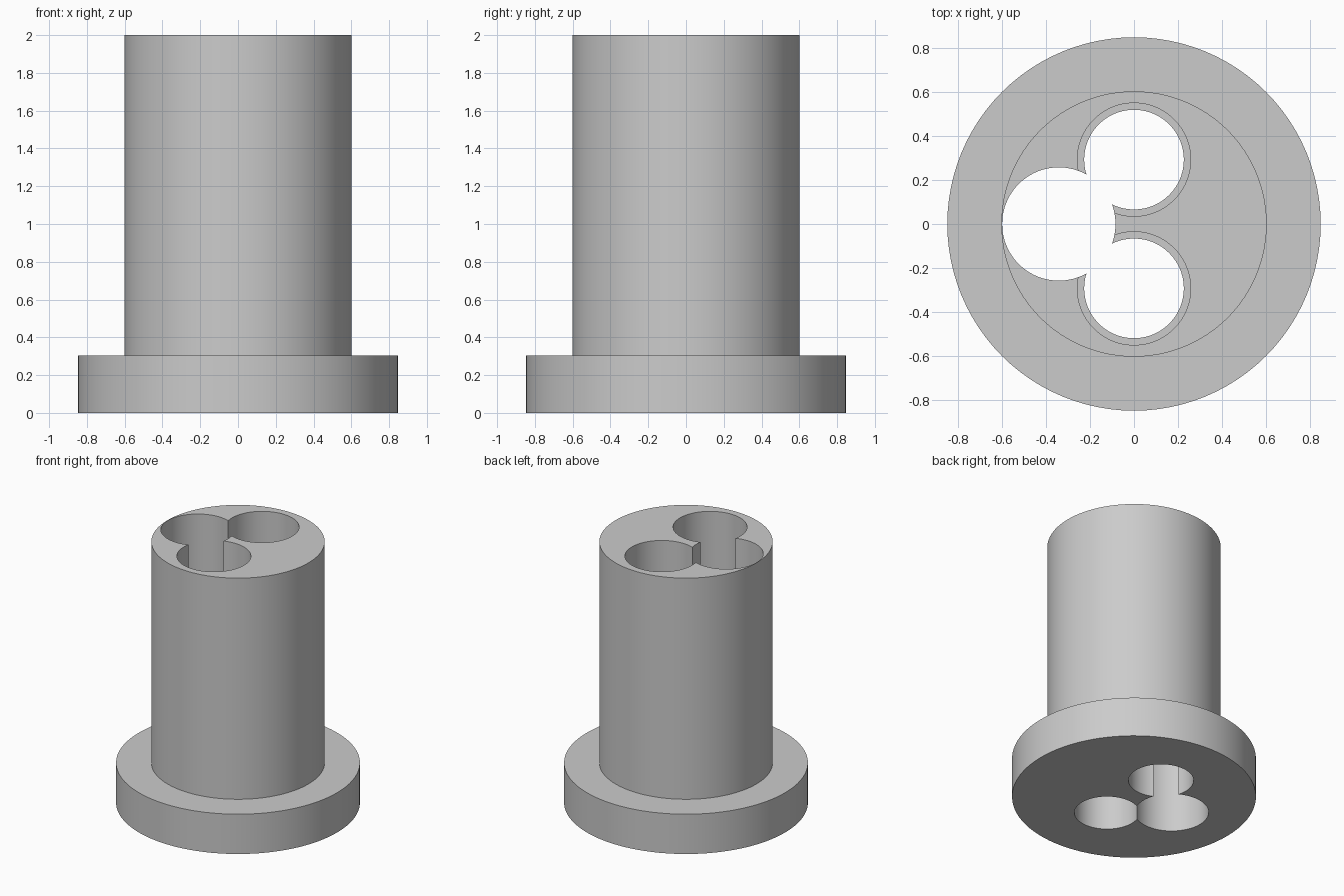
import bpy
import bmesh
import math

if "Cube" in bpy.data.objects:
    bpy.data.objects.remove(bpy.data.objects["Cube"])

SEGMENTS = 96


def lathe(name, profile, x=0.0, y=0.0):
    """Closed solid turned from (radius, height) points, listed bottom to top."""
    bm = bmesh.new()
    rings = []
    for r, z in profile:
        rings.append([bm.verts.new((x + r * math.cos(2 * math.pi * i / SEGMENTS),
                                    y + r * math.sin(2 * math.pi * i / SEGMENTS), z))
                      for i in range(SEGMENTS)])
    for low, high in zip(rings, rings[1:]):
        for i in range(SEGMENTS):
            j = (i + 1) % SEGMENTS
            bm.faces.new((low[i], low[j], high[j], high[i]))
    bm.faces.new(rings[0][::-1])
    bm.faces.new(rings[-1])
    bmesh.ops.recalc_face_normals(bm, faces=bm.faces)
    mesh = bpy.data.meshes.new(name)
    bm.to_mesh(mesh)
    bm.free()
    obj = bpy.data.objects.new(name, mesh)
    bpy.context.collection.objects.link(obj)
    return obj


grey = bpy.data.materials.new("light grey")
grey.diffuse_color = (0.6, 0.6, 0.6, 1.0)
grey.use_nodes = True
grey.node_tree.nodes["Principled BSDF"].inputs["Base Color"].default_value = grey.diffuse_color

# Flanged column
body = lathe("flanged_column", [(0.847, 0), (0.847, 0.305), (0.602, 0.305), (0.602, 2.0)])
body.data.materials.append(grey)

# Straight side bore and two stepped bores that open into it
stepped = [(0.226, -0.1), (0.226, 0.305), (0.257, 0.305), (0.257, 2.1)]
cutters = [lathe("side_bore_cutter", [(0.257, -0.1), (0.257, 2.1)], x=-0.341)]
for side, label in ((1, "back"), (-1, "front")):
    cutters.append(lathe(label + "_bore_cutter", stepped, y=side * 0.292))

bpy.context.view_layer.objects.active = body
body.select_set(True)
for cutter in cutters:
    cutter.hide_render = True
    cut = body.modifiers.new(cutter.name, 'BOOLEAN')
    cut.operation = 'DIFFERENCE'
    cut.solver = 'EXACT'
    cut.object = cutter
    bpy.ops.object.modifier_apply(modifier=cut.name)
    bpy.data.objects.remove(cutter)

# Smooth walls with crisp rims
bpy.ops.object.shade_smooth_by_angle(angle=math.radians(30))
